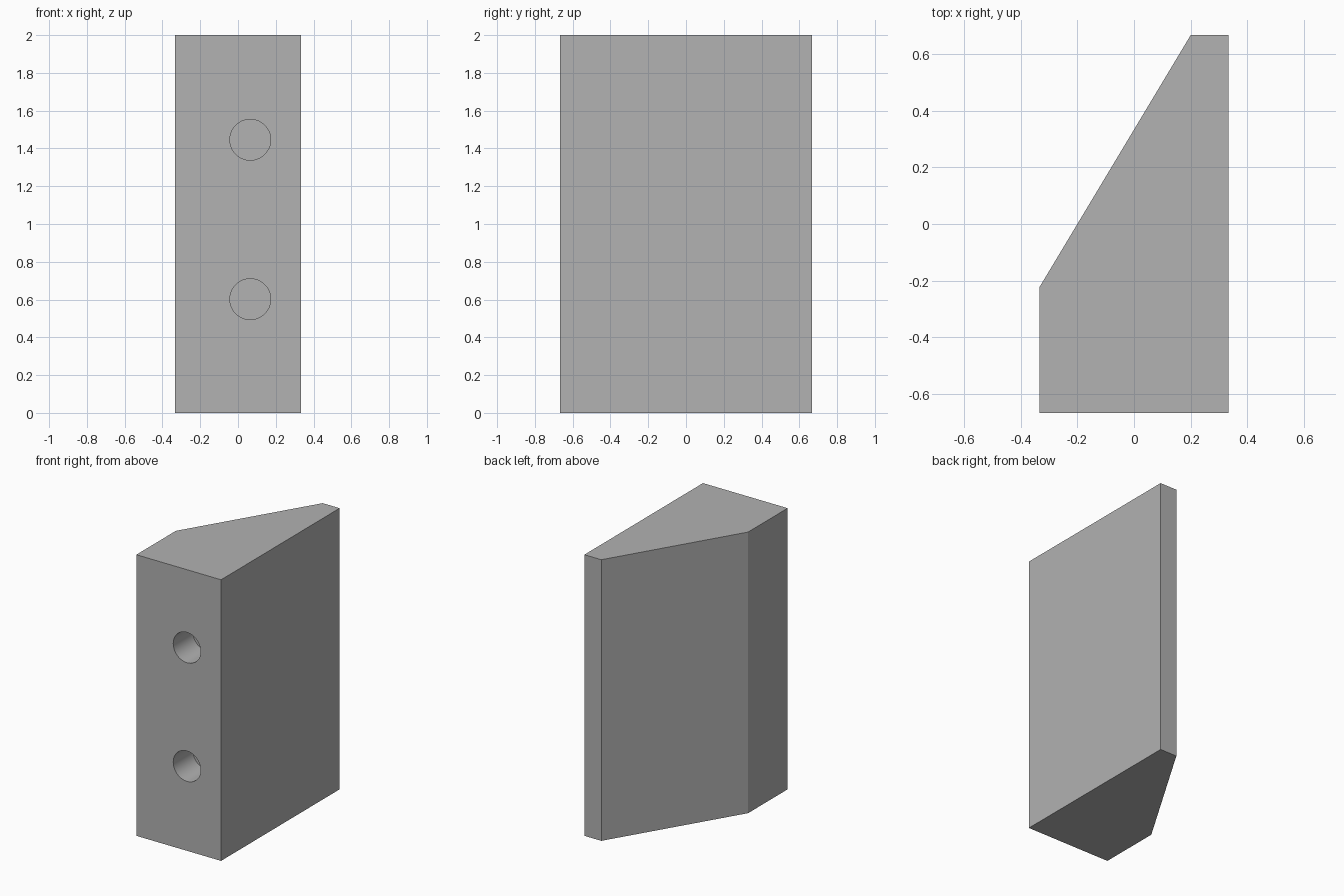
import bpy
import bmesh
import math

cube = bpy.data.objects.get("Cube")
if cube:
    bpy.data.objects.remove(cube, do_unlink=True)

HEIGHT = 2.0
FRONT = -0.6667

grey = bpy.data.materials.new("plain_grey")
grey.use_nodes = True
colour = (0.445, 0.445, 0.445, 1.0)
grey.diffuse_color = colour
grey.node_tree.nodes["Principled BSDF"].inputs["Base Color"].default_value = colour


def add_object(name, bm):
    bmesh.ops.recalc_face_normals(bm, faces=bm.faces)
    mesh = bpy.data.meshes.new(name)
    bm.to_mesh(mesh)
    bm.free()
    mesh.materials.append(grey)
    obj = bpy.data.objects.new(name, mesh)
    bpy.context.collection.objects.link(obj)
    return obj


# Block: plan outline with one slanted corner, extruded upwards
outline = [(-0.3333, FRONT), (0.3333, FRONT), (0.3333, 0.6667),
           (0.2, 0.6667), (-0.3333, -0.2222)]
bm = bmesh.new()
base = bm.faces.new([bm.verts.new((x, y, 0)) for x, y in outline])
top = bmesh.ops.extrude_face_region(bm, geom=[base])["geom"]
bmesh.ops.translate(bm, vec=(0, 0, HEIGHT),
                    verts=[g for g in top if isinstance(g, bmesh.types.BMVert)])
block = add_object("wedge_block", bm)


# Blind round holes in the front face
def drill(name, x, z, radius=0.108, depth=0.22):
    bm = bmesh.new()
    bmesh.ops.create_cone(bm, cap_ends=True, segments=64, radius1=radius,
                          radius2=radius, depth=2 * depth)
    cutter = add_object(name, bm)
    cutter.rotation_euler.x = math.pi / 2
    cutter.location = (x, FRONT, z)
    cutter.hide_render = True
    mod = block.modifiers.new(name, "BOOLEAN")
    mod.operation = "DIFFERENCE"
    mod.solver = "EXACT"
    mod.object = cutter
    return cutter


cutters = [drill("lower_hole_cutter", 0.065, 0.602),
           drill("upper_hole_cutter", 0.065, 1.446)]

# Apply the cuts, remove the cutters and smooth the hole walls
bpy.ops.object.select_all(action="DESELECT")
block.select_set(True)
bpy.context.view_layer.objects.active = block
for cutter in cutters:
    bpy.ops.object.modifier_apply(modifier=cutter.name)
    bpy.data.objects.remove(cutter, do_unlink=True)
bpy.ops.object.shade_smooth_by_angle(angle=math.radians(25))
